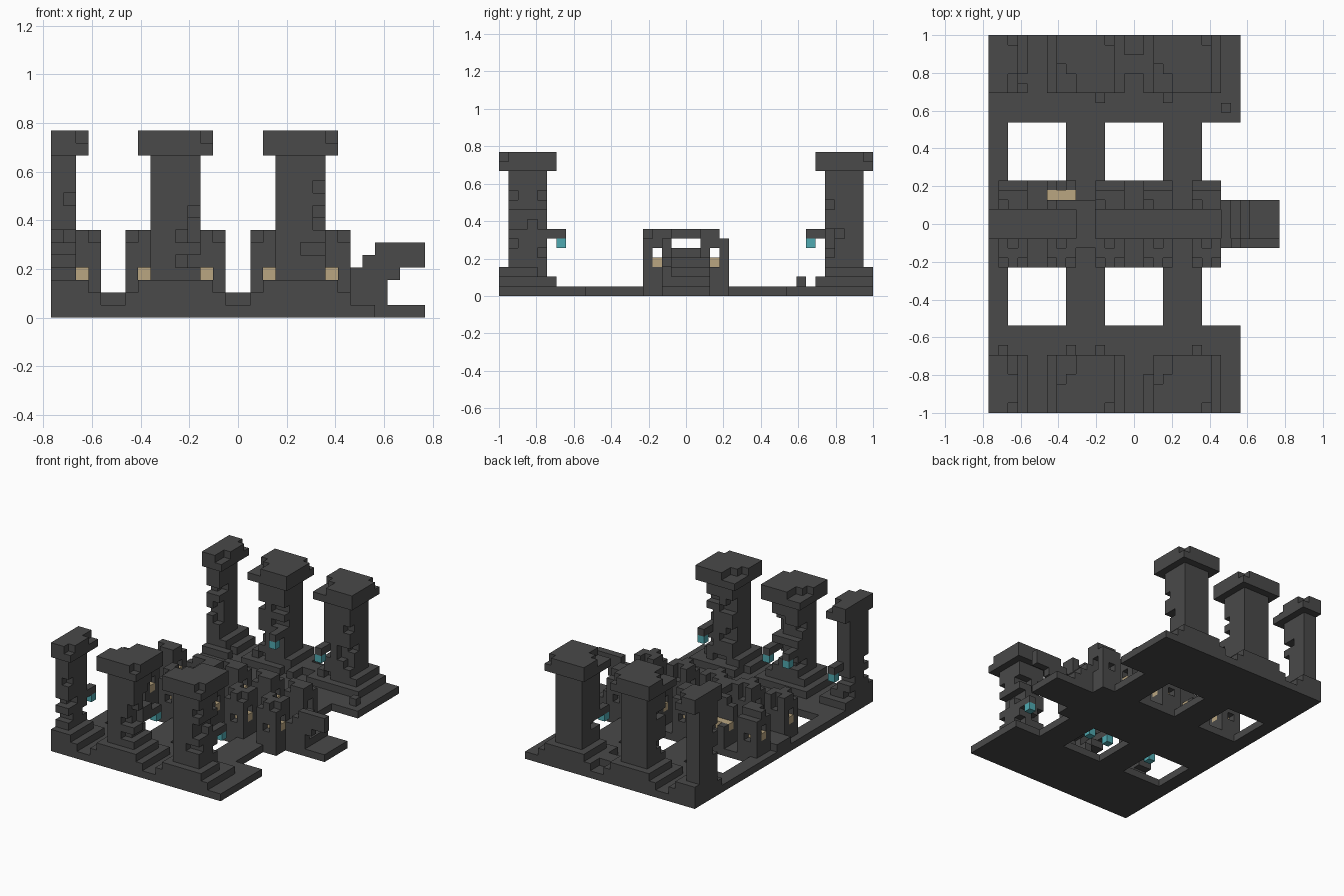
import bpy, bmesh, random
from itertools import product

old = bpy.data.objects.get("Cube")
if old:
    bpy.data.objects.remove(old, do_unlink=True)

U = 2 / 39  # edge of one block
random.seed(4)


def material(name, color):
    m = bpy.data.materials.new(name)
    m.use_nodes = True
    m.diffuse_color = (*color, 1)
    m.node_tree.nodes["Principled BSDF"].inputs["Base Color"].default_value = (*color, 1)
    return m


STONE = material("dark stone", (0.067, 0.067, 0.067))
SAND = material("sand beam", (0.49, 0.38, 0.22))
TEAL = material("teal lantern", (0.08, 0.40, 0.44))


def box(i0, i1, j0, j1, k0, k1):
    """Set of unit blocks filling a range, cut off at the model's side."""
    return set(product(range(max(i0, 0), i1), range(j0, j1), range(k0, k1)))


def mirror(blocks):
    return {(i, 38 - j, k) for i, j, k in blocks}


def build(name, blocks, mat):
    """Skin the outside of a set of blocks and merge coplanar faces."""
    bm = bmesh.new()
    verts = {}

    def vert(p):
        if p not in verts:
            verts[p] = bm.verts.new((p[0] * U - 15 * U, p[1] * U - 1, p[2] * U))
        return verts[p]

    for b in blocks:
        for axis, side in product(range(3), (0, 1)):
            n = list(b)
            n[axis] += 2 * side - 1
            if tuple(n) in blocks:
                continue
            u, v = (axis + 1) % 3, (axis + 2) % 3
            ring = []
            for du, dv in ((0, 0), (1, 0), (1, 1), (0, 1)):
                p = list(b)
                p[axis] += side
                p[u] += du
                p[v] += dv
                ring.append(vert(tuple(p)))
            bm.faces.new(ring if side else ring[::-1])
    bmesh.ops.dissolve_limit(bm, angle_limit=0.01, verts=bm.verts[:], edges=bm.edges[:])
    mesh = bpy.data.meshes.new(name)
    bm.to_mesh(mesh)
    bm.free()
    mesh.materials.append(mat)
    ob = bpy.data.objects.new(name, mesh)
    bpy.context.collection.objects.link(ob)


# Floor: two long strips, a middle hall, bridges and an entry tongue
floor = box(0, 26, 0, 9, 0, 1) | box(0, 26, 30, 39, 0, 1)
floor |= box(0, 24, 15, 24, 0, 1) | box(24, 30, 17, 22, 0, 1)
for c in (0, 10, 20):
    floor |= box(c - 2, c + 2, 9, 30, 0, 1)
build("floor", floor, STONE)


# Pillars with plinth and cap, worn away at the corners
def pillar(c, back):
    plinth = box(c - 4, c + 4, 0, 6, 1, 2) | box(c - 3, c + 3, 0, 5, 2, 3)
    shaft = box(c - 2, c + 2, 1, 5, 3, 13)
    cap = box(c - 3, c + 3, 0, 6, 13, 15)
    # chips on the shaft: the inner side for back pillars, both sides for front
    sides = (4,) if back else (1, 4)
    for k in range(4, 11):
        for j in sides:
            step = 1 if j == 1 else -1
            for i, d in ((c + 1, -1), (c - 2, 1)):
                if j == 1 and i < c:
                    continue
                if random.random() < 0.5:
                    shaft.discard((i, j, k))
                    if random.random() < 0.45:
                        shaft.discard((i + d, j, k))
                    if random.random() < 0.35:
                        shaft.discard((i, j + step, k))
    # chips on the cap and plinth
    cap -= box(c + 2, c + 3, 0, 1, 14, 15)
    if c:
        cap -= box(c - 3, c - 2, 3, 6, 14, 15) | box(c - 2, c - 1, 4, 6, 14, 15)
    else:
        cap -= box(c + 2, c + 3, 4, 6, 14, 15)
    for b in [b for b in plinth if b[1] >= 4]:
        if random.random() < 0.2:
            plinth.discard(b)
    flip = mirror if back else set
    tag = ("back" if back else "front") + "_pillar_"
    build(tag + "plinth", flip(plinth), STONE)
    build(tag + "shaft", flip(shaft), STONE)
    build(tag + "cap", flip(cap), STONE)


for c, back in product((0, 10, 20), (False, True)):
    pillar(c, back)


# Hanging lanterns on brackets, facing the hall
for back, spots in ((False, (1, 8, 11, 21)), (True, (11, 18))):
    for i in spots:
        flip = mirror if back else set
        build("lantern_bracket", flip(box(i, i + 1, 4, 7, 6, 7)), STONE)
        build("lantern", flip(box(i, i + 1, 6, 7, 5, 6)), TEAL)


# Hall posts: hollow cells with a window, a roof and a sand beam inside
def post(i0, window, back):
    cell = box(i0, i0 + 3, 15, 18, 1, 6) | box(i0, i0 + 3, 16, 18, 6, 7)
    if back:
        cell -= box(i0, i0 + 1, 17, 18, 6, 7)
    else:
        cell |= box(window, window + 1, 15, 16, 6, 7)
        cell -= box(window, window + 1, 17, 18, 5, 7)
    cell -= box(i0, i0 + 3, 16, 17, 3, 5)
    cell -= box(window, window + 1, 15, 16, 3, 4)
    if back and i0 == 6:  # collapsed roof
        cell -= box(i0, i0 + 3, 15, 17, 4, 7)
    flip = mirror if back else set
    build("hall_post", flip(cell), STONE)
    if not (back and i0 == 21):
        build("sand_beam", flip(box(i0, i0 + 3, 16, 17, 3, 4)), SAND)


for c, back in product((0, 10, 20), (False, True)):
    if c:
        post(c - 4, c - 3, back)
    post(c + 1, c + 2, back)

# Raised walk and the arch in the middle bay
build("hall_walk", box(0, 24, 18, 21, 1, 2), STONE)
arch = box(9, 11, 17, 22, 1, 7) - box(9, 11, 18, 21, 5, 6)
build("middle_arch", arch, STONE)

# Entry steps with an overhanging side rail
steps = set()
for n in range(3):
    steps |= box(24 + n, 25 + n, 17, 22, 1, 4 - n)
build("entry_steps", steps, STONE)
rail = box(24, 27, 17, 18, 1, 4) | box(27, 28, 17, 18, 3, 4)
rail |= box(25, 30, 17, 18, 4, 5) | box(26, 30, 17, 18, 5, 6)
build("entry_rail", rail, STONE)

# Loose rubble
build("rubble", box(24, 25, 31, 32, 1, 2) | box(14, 16, 35, 37, 1, 2), STONE)
